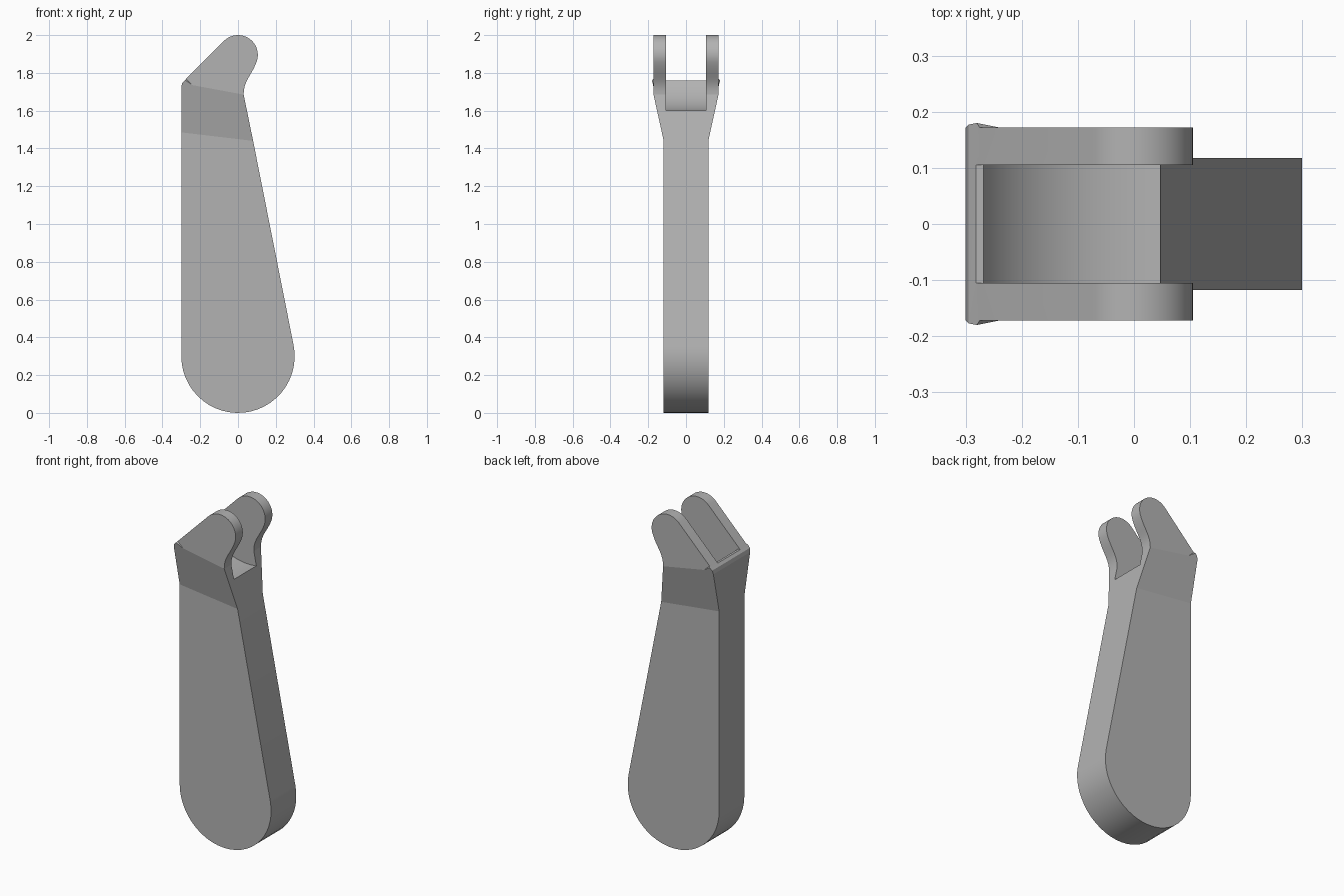
import bpy, bmesh, math
from mathutils import Vector
from mathutils.geometry import interpolate_bezier

cube = bpy.data.objects.get("Cube")
if cube:
    bpy.data.objects.remove(cube, do_unlink=True)

BODY, HEAD = 0.118, 0.172      # half thicknesses
SLOT = 0.105                   # half width of the fork slot


def arc(cx, cz, r, a0, a1, n):
    angles = [math.radians(a0 + (a1 - a0) * i / n) for i in range(n + 1)]
    return [(cx + r * math.cos(a), cz + r * math.sin(a)) for a in angles]


def bezier(points, n):
    return [tuple(p) for p in interpolate_bezier(*map(Vector, points), n)]


def widen(points, w):
    return [(x, z, w) for x, z in points]


def mirrored_solid(name, outline, regions):
    """Solid symmetric in y: outline walls plus side faces, points are (x, z, half width)."""
    bm = bmesh.new()
    cache = {}

    def vert(p, side):
        if (p, side) not in cache:
            cache[p, side] = bm.verts.new((p[0], side * p[2], p[1]))
        return cache[p, side]

    for side in (-1, 1):
        for region in regions:
            bm.faces.new([vert(p, side) for p in region])
    for p, q in zip(outline, outline[1:] + outline[:1]):
        bm.faces.new([vert(p, -1), vert(q, -1), vert(q, 1), vert(p, 1)])
    bmesh.ops.recalc_face_normals(bm, faces=bm.faces)
    mesh = bpy.data.meshes.new(name)
    bm.to_mesh(mesh)
    bm.free()
    obj = bpy.data.objects.new(name, mesh)
    bpy.context.collection.objects.link(obj)
    return obj


# Handle outline: rounded bottom, flared collar, fork head
bottom = widen(arc(0, 0.3, 0.3, 180, 371.3, 26), BODY)
crease_r, crease_l = (0.08, 1.44, BODY), (-0.3, 1.485, BODY)
upper_r, upper_l = (0.03, 1.685, HEAD), (-0.3, 1.725, HEAD)
corner = [(-0.28, 1.762, 0.18), (-0.295, 1.747, 0.177)]
shoulder = (-0.24, 1.735, HEAD)
head_arc = arc(0, 1.895, 0.105, -20, 135, 22)
neck = bezier([(0.03, 1.685), (0.03, 1.76), (0.071, 1.784), head_arc[0]], 14)
head = widen(neck[1:-1] + head_arc + [(-0.275, 1.768)], HEAD)

outline = bottom + [crease_r, upper_r] + head + corner + [upper_l, crease_l]
regions = [
    bottom + [crease_r, crease_l],
    [crease_r, upper_r, shoulder] + corner + [upper_l, crease_l],
    [upper_r] + head + [shoulder],
    [shoulder, head[-1], corner[0]],
]
lever = mirrored_solid("lever_handle", outline, regions)

# Slot between the prongs, with a curved floor and a narrow ledge
floor = arc(0, 1.9, 0.302, 207.5, 300, 20)
slot = widen([(-0.285, floor[0][1])] + floor + [(0.4, 1.64), (0.4, 2.2), (-0.285, 2.2)], SLOT)
cutter = mirrored_solid("slot_cutter", slot, [slot])
cutter.hide_render = True

cut = lever.modifiers.new("slot", 'BOOLEAN')
cut.operation = 'DIFFERENCE'
cut.solver = 'EXACT'
cut.object = cutter
bpy.ops.object.select_all(action='DESELECT')
lever.select_set(True)
bpy.context.view_layer.objects.active = lever
bpy.ops.object.modifier_apply(modifier=cut.name)
bpy.data.objects.remove(cutter, do_unlink=True)

# Plain grey finish
grey = bpy.data.materials.new("plain_grey")
grey.use_nodes = True
colour = (0.45, 0.45, 0.45, 1)
grey.diffuse_color = colour
grey.node_tree.nodes["Principled BSDF"].inputs["Base Color"].default_value = colour
lever.data.materials.clear()
lever.data.materials.append(grey)
bpy.ops.object.shade_smooth_by_angle(angle=math.radians(10))
